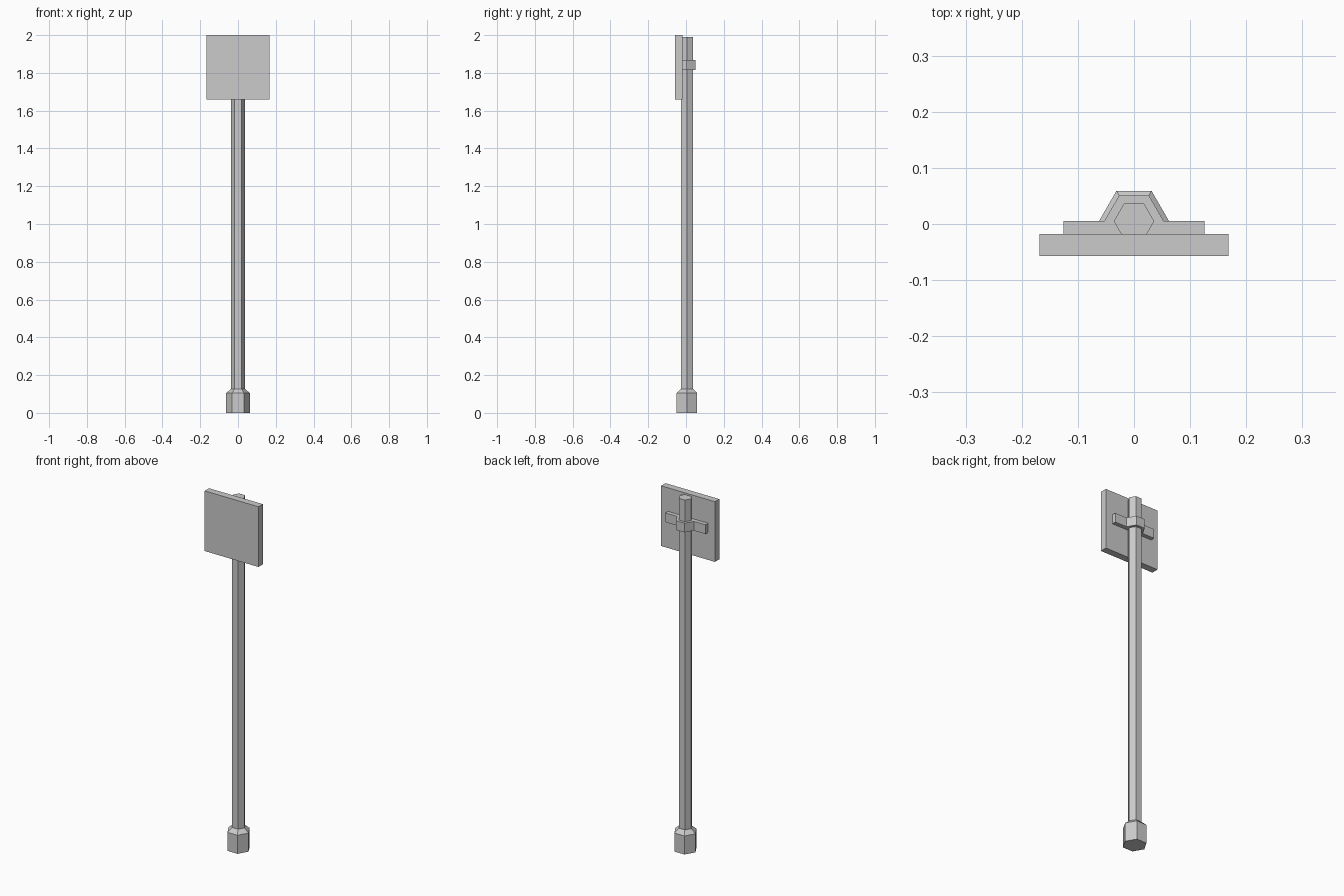
import bpy, bmesh
from math import cos, sin, pi

if "Cube" in bpy.data.objects:
    bpy.data.objects.remove(bpy.data.objects["Cube"])

CY = 0.005  # centre of the hexagonal post in y


def hexagon(r):
    return [(r * cos(i * pi / 3), CY + r * sin(i * pi / 3)) for i in range(6)]


def loft(name, sections):
    """Capped solid through (outline, z) sections with equal point counts."""
    bm = bmesh.new()
    rings = [[bm.verts.new((x, y, z)) for x, y in pts] for pts, z in sections]
    for a, b in zip(rings, rings[1:]):
        n = len(a)
        for i in range(n):
            j = (i + 1) % n
            bm.faces.new((a[i], a[j], b[j], b[i]))
    bm.faces.new(rings[0][::-1])
    bm.faces.new(rings[-1])
    bmesh.ops.recalc_face_normals(bm, faces=bm.faces)
    me = bpy.data.meshes.new(name)
    bm.to_mesh(me)
    bm.free()
    ob = bpy.data.objects.new(name, me)
    bpy.context.collection.objects.link(ob)
    return ob


# Base socket with a chamfered top
loft("base_socket", [(hexagon(0.0625), 0), (hexagon(0.0625), 0.105), (hexagon(0.037), 0.127)])

# Hexagonal post
loft("post", [(hexagon(0.036), 0.12), (hexagon(0.036), 1.99)])

# Sign panel
loft("sign_panel", [([(-0.168, -0.057), (0.168, -0.057), (0.168, -0.018), (-0.168, -0.018)], z)
                    for z in (1.66, 2.0)])

# Bracket strap wrapping the back of the post
half = [(0.126, -0.018), (0.126, CY), (0.053, CY), (0.0265, 0.051)]
outline = half + [(-x, y) for x, y in reversed(half)]
loft("bracket", [(outline, z) for z in (1.815, 1.867)])
